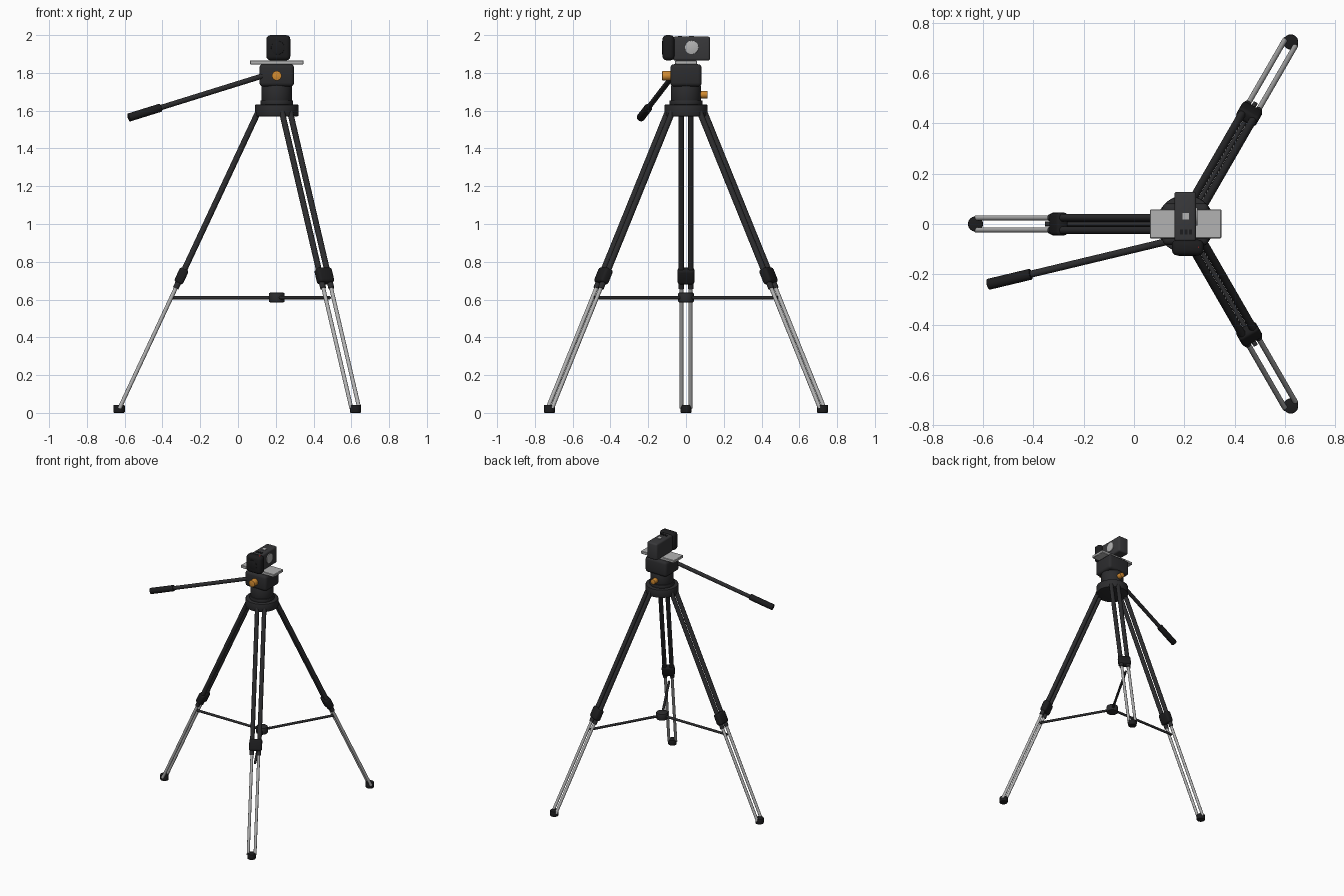
import bpy, bmesh, math
from mathutils import Vector, Matrix

if "Cube" in bpy.data.objects:
    bpy.data.objects.remove(bpy.data.objects["Cube"])

CX = 0.205  # tripod axis


def material(name, rgb):
    m = bpy.data.materials.new(name)
    m.diffuse_color = (*rgb, 1)
    m.use_nodes = True
    m.node_tree.nodes["Principled BSDF"].inputs["Base Color"].default_value = m.diffuse_color
    return m


BLACK = material("black_plastic", (0.012, 0.012, 0.013))
DARK = material("dark_grey", (0.025, 0.025, 0.027))
BODY = material("camera_grey", (0.04, 0.04, 0.043))
METAL = material("bare_metal", (0.45, 0.45, 0.45))
ORANGE = material("orange", (0.65, 0.26, 0.03))
RED = material("red", (0.7, 0.02, 0.02))


def finish(name, bm, mat, matrix, bevel=0, segments=3, angle=40):
    if bevel:
        edges = [e for e in bm.edges if e.calc_face_angle(0) > 0.7]
        bmesh.ops.bevel(bm, geom=edges, offset=bevel, segments=segments,
                        profile=0.5, affect='EDGES', clamp_overlap=True)
    me = bpy.data.meshes.new(name)
    bm.to_mesh(me)
    bm.free()
    ob = bpy.data.objects.new(name, me)
    bpy.context.collection.objects.link(ob)
    ob.matrix_world = matrix
    me.materials.append(mat)
    bpy.ops.object.select_all(action='DESELECT')
    ob.select_set(True)
    bpy.context.view_layer.objects.active = ob
    bpy.ops.object.shade_smooth_by_angle(angle=math.radians(angle))
    return ob


def tube(name, p, q, r, mat, bevel=0, sides=24):
    p, q = Vector(p), Vector(q)
    bm = bmesh.new()
    bmesh.ops.create_cone(bm, cap_ends=True, segments=sides, radius1=r,
                          radius2=r, depth=(q - p).length)
    rot = (q - p).to_track_quat('Z', 'Y').to_matrix().to_4x4()
    return finish(name, bm, mat, Matrix.Translation((p + q) / 2) @ rot, bevel, 2)


def box(name, lo, hi, mat, bevel=0, segments=3):
    lo, hi = Vector(lo), Vector(hi)
    bm = bmesh.new()
    bmesh.ops.create_cube(bm, size=1)
    bmesh.ops.scale(bm, vec=hi - lo, verts=bm.verts)
    return finish(name, bm, mat, Matrix.Translation((lo + hi) / 2), bevel, segments)


# Three legs, each a pair of dark upper tubes and thin metal lower tubes
for i, deg in enumerate((180, 60, -60), 1):
    a = math.radians(deg)
    u = Vector((math.cos(a), math.sin(a), 0))
    t = Vector((-math.sin(a), math.cos(a), 0))

    def on_leg(z, side=0.0):
        r = 0.095 + (1.6 - z) * 0.468
        return Vector((CX, 0, z)) + u * r + t * side

    d = (on_leg(1.6) - on_leg(0.04)).normalized()
    n = d.cross(t)
    for s, tag in ((-1, "a"), (1, "b")):
        tube(f"leg_{i}_upper_tube_{tag}", on_leg(0.66, s * 0.025),
             on_leg(1.61, s * 0.025), 0.0155, DARK)
        tube(f"leg_{i}_lower_tube_{tag}", on_leg(0.025, s * 0.024),
             on_leg(0.7, s * 0.024), 0.0105, METAL, sides=16)
    # Clamp collar, aligned with the leg
    bm = bmesh.new()
    bmesh.ops.create_cube(bm, size=1)
    bmesh.ops.scale(bm, vec=(0.09, 0.05, 0.085), verts=bm.verts)
    frame = Matrix((t, n, d)).transposed().to_4x4()
    finish(f"leg_{i}_collar", bm, BLACK,
           Matrix.Translation(on_leg(0.725)) @ frame, 0.014)
    # Rubber foot
    foot = on_leg(0.02)
    tube(f"leg_{i}_foot", (foot.x, foot.y, 0), (foot.x, foot.y, 0.042),
         0.03, BLACK, 0.005)
    # Spreader arm
    tube(f"spreader_arm_{i}", (CX, 0, 0.61), on_leg(0.61), 0.009, DARK, sides=12)

tube("spreader_hub", (CX, 0, 0.585), (CX, 0, 0.637), 0.042, DARK, 0.008, 32)

# Crown and pan base
tube("crown", (CX, 0, 1.57), (CX, 0, 1.632), 0.115, DARK, 0.005, 48)
tube("pan_base_ring", (CX, 0, 1.63), (CX, 0, 1.655), 0.087, DARK, 0.004, 48)
tube("pan_base", (CX, 0, 1.65), (CX, 0, 1.735), 0.08, DARK, 0.004, 48)

# Tilt head, knobs and mounting plate
box("tilt_head", (CX - 0.092, -0.083, 1.728), (CX + 0.092, 0.083, 1.846), DARK, 0.02)
tube("tilt_knob", (CX, -0.075, 1.785), (CX, -0.126, 1.785), 0.026, ORANGE, 0.004)
tube("pan_knob", (CX, 0.07, 1.685), (CX, 0.115, 1.685), 0.02, ORANGE, 0.004)
box("mounting_plate", (0.063, -0.057, 1.845), (0.347, 0.058, 1.866), METAL, 0.003, 1)

# Pan handle with grip
h0, h1 = Vector((0.15, -0.065, 1.79)), Vector((-0.58, -0.24, 1.563))
tube("pan_handle", h0, h0.lerp(h1, 0.8), 0.014, DARK)
tube("pan_handle_grip", h0.lerp(h1, 0.765), h1, 0.022, BLACK, 0.005)

# Camera
box("camera_body", (0.16, -0.07, 1.865), (0.247, 0.128, 1.992), BODY, 0.012)
box("camera_front", (0.15, -0.125, 1.866), (0.277, -0.062, 2.0), BLACK, 0.022)
tube("camera_lens", (CX + 0.006, -0.115, 1.933), (CX + 0.006, -0.127, 1.933),
     0.036, BLACK, 0.003, 32)
tube("side_disc", (0.24, 0.03, 1.935), (0.252, 0.03, 1.935), 0.036, METAL, 0.002, 32)
box("top_button", (0.192, 0.017, 1.985), (0.218, 0.043, 1.996), METAL)
for k in range(3):
    x = 0.188 + k * 0.018
    box(f"small_button_{k + 1}", (x - 0.006, -0.042, 1.985),
        (x + 0.006, -0.022, 1.995), BLACK)
tube("record_light", (0.25, -0.092, 1.99), (0.25, -0.092, 2.0), 0.006, RED, sides=16)
